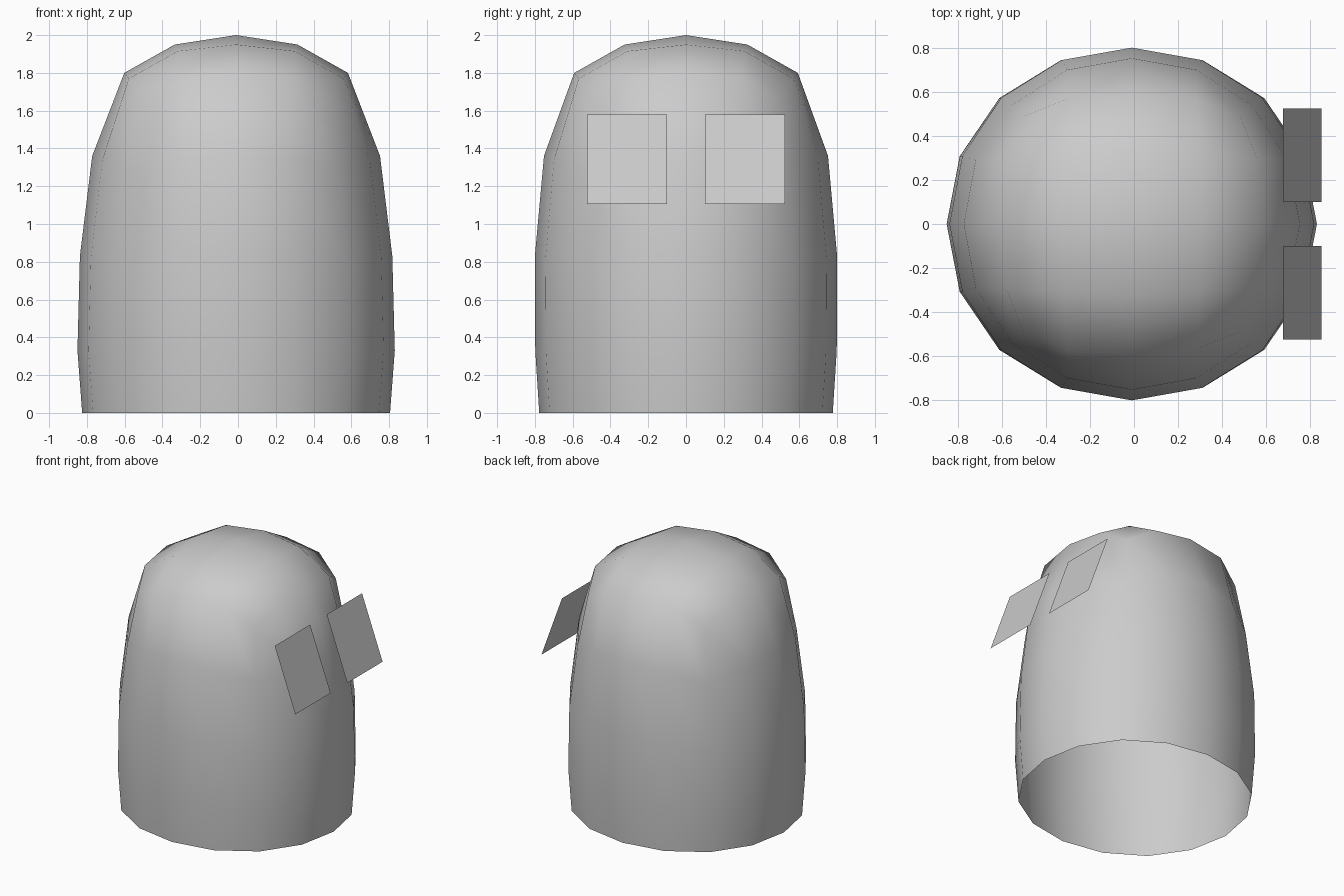
import bpy, bmesh, math

if "Cube" in bpy.data.objects:
    bpy.data.objects.remove(bpy.data.objects["Cube"])

# Dome cap: (larger, smaller grid step) -> (larger, smaller offset, height)
CAP = {(0, 0): (0, 0, 2.0), (1, 0): (0.325, 0, 1.95), (1, 1): (0.31, 0.31, 1.915),
       (2, 0): (0.592, 0, 1.80), (2, 1): (0.568, 0.295, 1.77), (2, 2): (0.49, 0.49, 1.655)}
# Wall rows from the bottom up: x radius, y radius, height at mid / quarter / corner column
ROWS = [(0.815, 0.777, (0, 0, 0)),
        (0.84, 0.798, (0.33, 0.33, 0.32)),
        (0.827, 0.80, (0.83, 0.82, 0.79)),
        (0.762, 0.752, (1.36, 1.34, 1.27))]


def place(co):
    u, v, row = (round(c * 2) for c in co)
    a, b = max(abs(u), abs(v)), min(abs(u), abs(v))
    if row == 2:
        big, small, z = CAP[a, b]
        x, y = (big, small) if abs(u) >= abs(v) else (small, big)
    else:
        rx, ry, heights = ROWS[row + 2]
        ang = b * math.pi / 8
        if abs(u) < abs(v):
            ang = math.pi / 2 - ang
        bulge = 1 + 0.006 * b
        x, y, z = rx * bulge * math.cos(ang), ry * bulge * math.sin(ang), heights[b]
    return math.copysign(x, u) - 0.01, math.copysign(y, v), z


def finish(bm, name):
    mesh = bpy.data.meshes.new(name)
    bm.to_mesh(mesh)
    bm.free()
    ob = bpy.data.objects.new(name, mesh)
    bpy.context.collection.objects.link(ob)
    return ob


# Body: gridded cube with open bottom, reshaped into a dome
bm = bmesh.new()
bmesh.ops.create_cube(bm, size=2)
bottom = [f for f in bm.faces if f.normal.z < -0.9]
bmesh.ops.delete(bm, geom=bottom, context='FACES_ONLY')
bmesh.ops.subdivide_edges(bm, edges=bm.edges[:], cuts=3, use_grid_fill=True)
for vert in bm.verts:
    vert.co = place(vert.co)
for f in bm.faces:
    f.smooth = True
bmesh.ops.recalc_face_normals(bm, faces=bm.faces[:])
finish(bm, "body")

# Eyes: tilted flat panels, mirrored across y
bm = bmesh.new()
corners = [(0.85, 0.10, 1.105), (0.85, 0.525, 1.105), (0.677, 0.525, 1.58), (0.677, 0.10, 1.58)]
bm.faces.new([bm.verts.new(c) for c in corners])
eyes = finish(bm, "eyes")
mirror = eyes.modifiers.new("mirror", 'MIRROR')
mirror.use_axis = (False, True, False)
